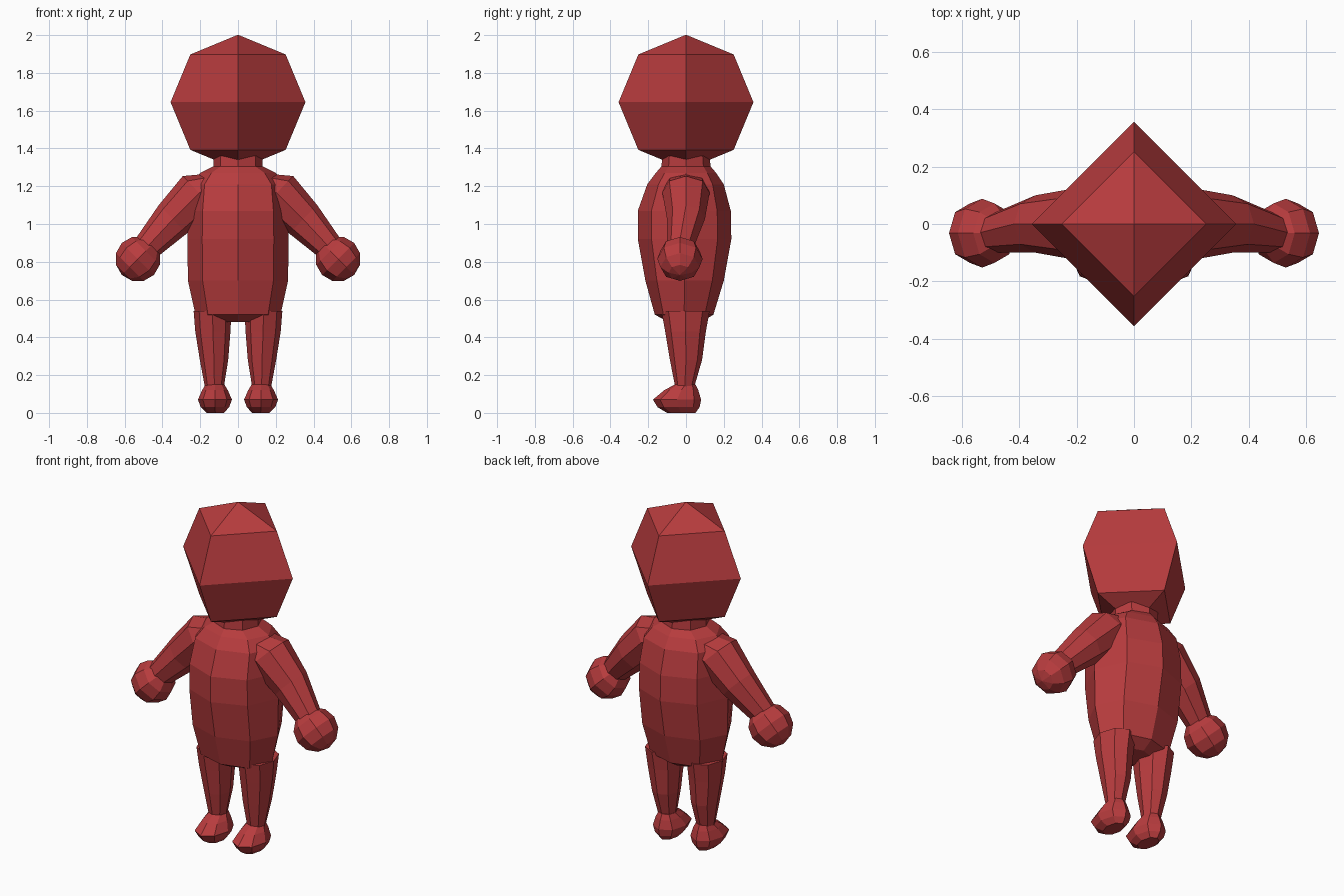
import bpy, bmesh, math
from mathutils import Vector, Matrix

if "Cube" in bpy.data.objects:
    bpy.data.objects.remove(bpy.data.objects["Cube"])

red = bpy.data.materials.new("matte red")
red.diffuse_color = (0.48, 0.045, 0.048, 1)
red.use_nodes = True
red.node_tree.nodes["Principled BSDF"].inputs["Base Color"].default_value = red.diffuse_color


def finish(name, bm):
    bmesh.ops.recalc_face_normals(bm, faces=bm.faces)
    me = bpy.data.meshes.new(name)
    bm.to_mesh(me)
    bm.free()
    me.materials.append(red)
    ob = bpy.data.objects.new(name, me)
    bpy.context.collection.objects.link(ob)
    return ob


def ring(n, c, u, v, ru, rv):
    """n-sided oval around c in the plane of u and v."""
    return [Vector(c) + Vector(u) * ru * math.cos(2 * math.pi * i / n)
            + Vector(v) * rv * math.sin(2 * math.pi * i / n) for i in range(n)]


def loft(name, rings):
    bm = bmesh.new()
    loops = [[bm.verts.new(p) for p in r] for r in rings]
    for a, b in zip(loops, loops[1:]):
        n = len(a)
        for i in range(n):
            bm.faces.new((a[i], a[(i + 1) % n], b[(i + 1) % n], b[i]))
    bm.faces.new(loops[0])
    bm.faces.new(loops[-1])
    return finish(name, bm)


def upright(name, stations, n=8, side=1):
    """Loft from (z, centre x, half width, front y, back y) stations."""
    return loft(name, [ring(n, (side * cx, (yf + yb) / 2, z), (1, 0, 0), (0, 1, 0),
                            rx, (yb - yf) / 2) for z, cx, rx, yf, yb in stations])


# head: four-sided ball
bm = bmesh.new()
bmesh.ops.create_uvsphere(bm, u_segments=4, v_segments=4, radius=0.357)
top = max(bm.verts, key=lambda v: v.co.z + 0.001 * v.co.x)
bmesh.ops.translate(bm, verts=bm.verts, vec=(0, 0, 1.645))
finish("head", bm)

# torso with neck
upright("torso", [
    (0.48, 0, 0.10, -0.09, 0.08),
    (0.52, 0, 0.225, -0.165, 0.145),
    (0.70, 0, 0.265, -0.215, 0.20),
    (0.92, 0, 0.268, -0.255, 0.24),
    (1.07, 0, 0.265, -0.255, 0.237),
    (1.21, 0, 0.25, -0.205, 0.20),
    (1.27, 0, 0.20, -0.16, 0.16),
    (1.305, 0, 0.13, -0.13, 0.13),
    (1.36, 0, 0.13, -0.125, 0.125)])

for side, tag in ((1, "left"), (-1, "right")):
    # arm: tapers outwards and down
    d = Vector((side * 0.70, 0, 0.71))
    loft(tag + "_arm", [ring(8, (side * x, y, z), d, (0, 1, 0), r, ry)
                        for x, y, z, r, ry in (
                            (0.12, 0.0, 1.20, 0.09, 0.12),
                            (0.205, 0.0, 1.165, 0.125, 0.125),
                            (0.345, 0.0, 1.025, 0.106, 0.10),
                            (0.485, -0.03, 0.875, 0.075, 0.07))])
    # ball hand, poles along the arm
    bm = bmesh.new()
    bmesh.ops.create_uvsphere(bm, u_segments=8, v_segments=6, radius=0.12)
    bmesh.ops.transform(bm, verts=bm.verts, matrix=Matrix.Translation(
        (side * 0.53, -0.032, 0.815)) @ Matrix.Rotation(side * math.radians(135), 4, 'Y'))
    finish(tag + "_hand", bm)
    # leg
    upright(tag + "_leg", [
        (0.125, 0.125, 0.048, -0.055, 0.04),
        (0.28, 0.127, 0.075, -0.085, 0.085),
        (0.43, 0.133, 0.093, -0.11, 0.105),
        (0.54, 0.135, 0.10, -0.13, 0.125)], 8, side)
    # rounded foot
    upright(tag + "_foot", [
        (0.0, 0.12, 0.045, -0.10, 0.05),
        (0.03, 0.122, 0.075, -0.15, 0.072),
        (0.07, 0.122, 0.09, -0.175, 0.08),
        (0.12, 0.122, 0.068, -0.115, 0.065),
        (0.15, 0.122, 0.05, -0.06, 0.05)], 8, side)
